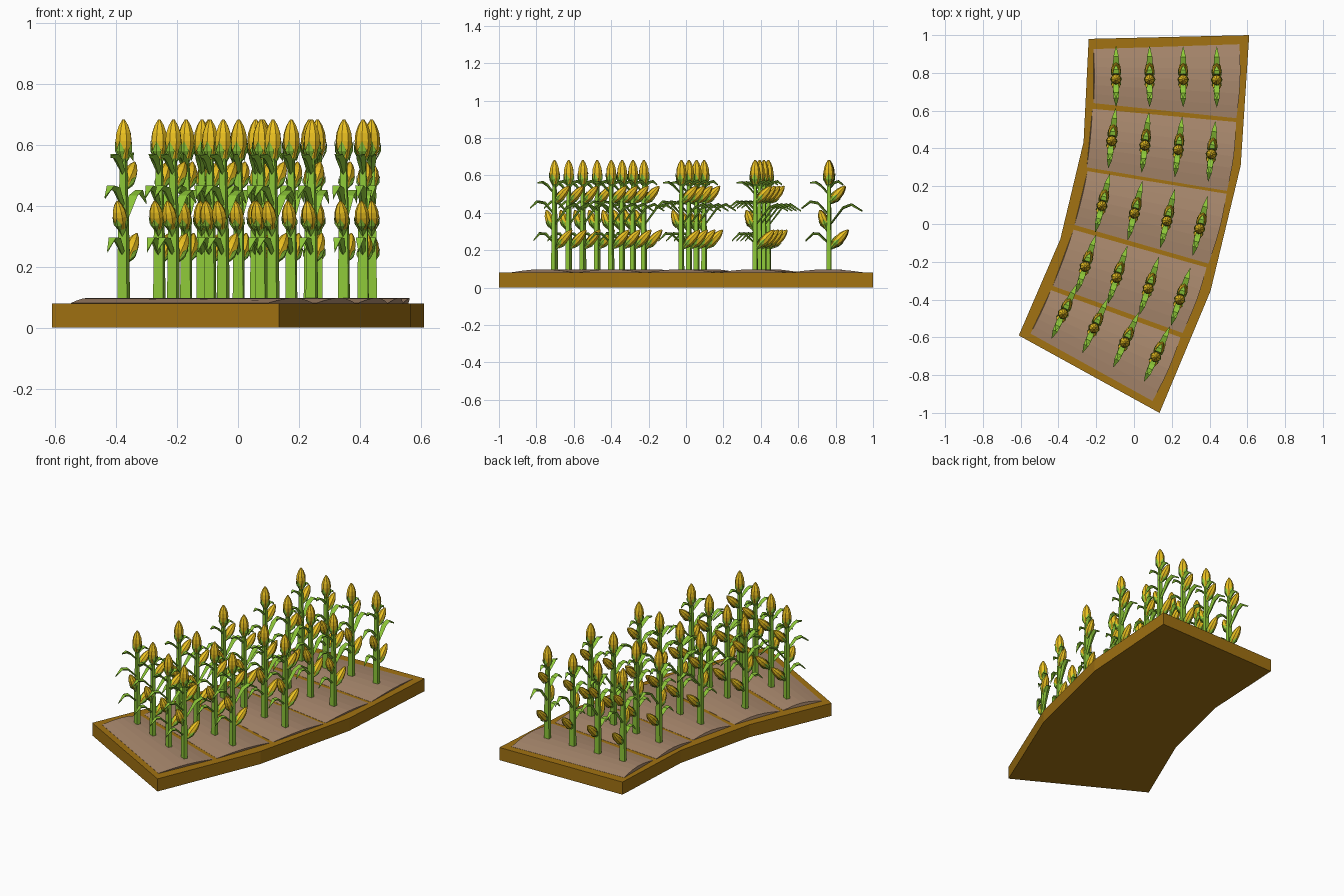
import bpy, bmesh, math
from mathutils import Vector, Matrix

if "Cube" in bpy.data.objects:
    bpy.data.objects.remove(bpy.data.objects["Cube"])


def material(name, rgb):
    m = bpy.data.materials.new(name)
    m.diffuse_color = (*rgb, 1)
    m.use_nodes = True
    m.node_tree.nodes["Principled BSDF"].inputs["Base Color"].default_value = m.diffuse_color
    return m


WOOD = material("wood", (0.36, 0.17, 0.006))
SOIL = material("soil", (0.40, 0.25, 0.155))
GREEN = material("leaf_green", (0.27, 0.58, 0.04))
GOLD = material("corn_yellow", (0.86, 0.55, 0.015))


def mesh_from(bm, name, mat):
    bmesh.ops.recalc_face_normals(bm, faces=bm.faces)
    me = bpy.data.meshes.new(name)
    bm.to_mesh(me)
    bm.free()
    me.materials.append(mat)
    return me


def place(me, name, matrix=Matrix()):
    ob = bpy.data.objects.new(name, me)
    ob.matrix_world = matrix
    bpy.context.collection.objects.link(ob)


def loft(bm, rings):
    """Closed skin through equal-sized rings of points."""
    rows = [[bm.verts.new(p) for p in r] for r in rings]
    n = len(rows[0])
    for a, b in zip(rows, rows[1:]):
        for i in range(n):
            j = (i + 1) % n
            bm.faces.new((a[i], a[j], b[j], b[i]))
    bm.faces.new(rows[0][::-1])
    bm.faces.new(rows[-1])


# Curved wooden base
outline = [(-0.24, 0.98), (-0.267, 0.434), (-0.39, -0.08), (-0.61, -0.59),
           (0.135, -1.0), (0.405, -0.355), (0.565, 0.31), (0.61, 1.0)]
bm = bmesh.new()
loft(bm, [[(x, y, z) for x, y in outline] for z in (0, 0.08)])
place(mesh_from(bm, "base", WOOD), "base")

# Domed soil beds: corners back-left, back-right, front-right, front-left
beds = [
    [(-0.214, 0.926), (0.558, 0.952), (0.542, 0.56), (-0.214, 0.64)],
    [(-0.22, 0.61), (0.54, 0.54), (0.492, 0.175), (-0.25, 0.30)],
    [(-0.246, 0.28), (0.49, 0.16), (0.394, -0.21), (-0.315, -0.005)],
    [(-0.32, -0.03), (0.384, -0.23), (0.257, -0.577), (-0.43, -0.328)],
    [(-0.44, -0.35), (0.246, -0.6), (0.098, -0.937), (-0.548, -0.58)],
]
for k, corners in enumerate(beds):
    bl, br, fr, fl = [Vector(c) for c in corners]
    ends = []
    for back, front, bow in ((bl, fl, 0.004), (br, fr, 0.012)):
        ring = [(*back, 0.07)]
        for i in range(7):
            t = i / 6
            p = back.lerp(front, t)
            s = math.sin(math.pi * t)
            ring.append((p.x + bow * s, p.y, 0.081 + 0.017 * s))
        ring.append((*front, 0.07))
        ends.append(ring)
    bm = bmesh.new()
    loft(bm, ends)
    place(mesh_from(bm, f"soil_bed_{k + 1}", SOIL), f"soil_bed_{k + 1}")

# Ears: base point, tip point, radius
ears = [((0, 0, 0.555), (0, 0, 0.682), 0.028),
        ((0, 0.02, 0.222), (0, 0.102, 0.308), 0.024),
        ((0, 0.012, 0.462), (0, 0.086, 0.542), 0.024),
        ((0, -0.015, 0.325), (0, -0.048, 0.415), 0.024)]


def ear_frame(a, b):
    a, b = Vector(a), Vector(b)
    rot = (b - a).to_track_quat('Z', 'Y').to_matrix().to_4x4()
    return Matrix.Translation(a) @ rot, (b - a).length


# Corn cobs
bm = bmesh.new()
for a, b, r in ears:
    m, length = ear_frame(a, b)
    profile = [(0, .5), (.25, .9), (.45, 1), (.65, .9), (.85, .58), (1, .16)]
    loft(bm, [[m @ Vector((r * s * math.cos(q * math.pi / 4), r * s * math.sin(q * math.pi / 4),
                           t * length)) for q in range(8)] for t, s in profile])
cobs = mesh_from(bm, "cobs", GOLD)

# Stalk
bm = bmesh.new()
loft(bm, [[(sx * w, sy * d, z) for sx, sy in ((-1, -1), (1, -1), (1, 1), (-1, 1))]
          for z, w, d in ((0.08, .0175, .012), (0.3, .0155, .011), (0.57, .009, .008))])

# Arching leaves with a keel, as (y, z) paths
leaves = [[(0, .33), (.075, .43), (.12, .447), (.176, .41)],
          [(0, .39), (-.06, .455), (-.1, .462), (-.145, .425)],
          [(0, .235), (-.055, .29), (-.085, .292), (-.125, .25)],
          [(0, .50), (-.045, .55), (-.07, .565), (-.1, .56)],
          [(0, .53), (.03, .565), (.05, .57), (.075, .55)]]
for path in leaves:
    loft(bm, [[(-w, y, z + .004), (w, y, z + .004), (0, y, z - .4 * w - .004)]
              for (y, z), w in zip(path, (.007, .016, .014, .001))])

# Ear stems and pointed husk leaves
for a, b, r in ears:
    m, length = ear_frame(a, b)
    tip = 0.45 * length
    loft(bm, [[m @ Vector((s * math.cos(q * math.pi / 2), s * math.sin(q * math.pi / 2), z))
               for q in range(4)] for z, s in ((-.025, .006), (.002, r * .55))])
    for q in range(4):
        ring = Matrix.Rotation(q * math.pi / 2, 4, 'Z')
        pts = [(r * .45, 0, -.01), (r * .85, -r * .55, tip * .45),
               (r * 1.12, 0, tip), (r * .85, r * .55, tip * .45), (r * 1.08, 0, tip * .4)]
        v = [bm.verts.new(m @ ring @ Vector(p)) for p in pts]
        for i in range(4):
            bm.faces.new((v[i], v[(i + 1) % 4], v[4]))
greens = mesh_from(bm, "stalk_and_leaves", GREEN)

# Plant rows: turn angle, first and last stalk positions
rows = [(0, (-.095, .767), (.438, .763)), (-7, (-.118, .44), (.41, .37)),
        (-14, (-.17, .097), (.347, -.025)), (-18.5, (-.258, -.225), (.242, -.40)),
        (-25, (-.375, -.475), (.115, -.703))]
for k, (turn, first, last) in enumerate(rows):
    for i in range(4):
        p = Vector(first).lerp(Vector(last), i / 3)
        m = Matrix.Translation((p.x, p.y, 0)) @ Matrix.Rotation(math.radians(turn), 4, 'Z')
        place(greens, f"corn_stalk_{k + 1}_{i + 1}", m)
        place(cobs, f"corn_ears_{k + 1}_{i + 1}", m)
